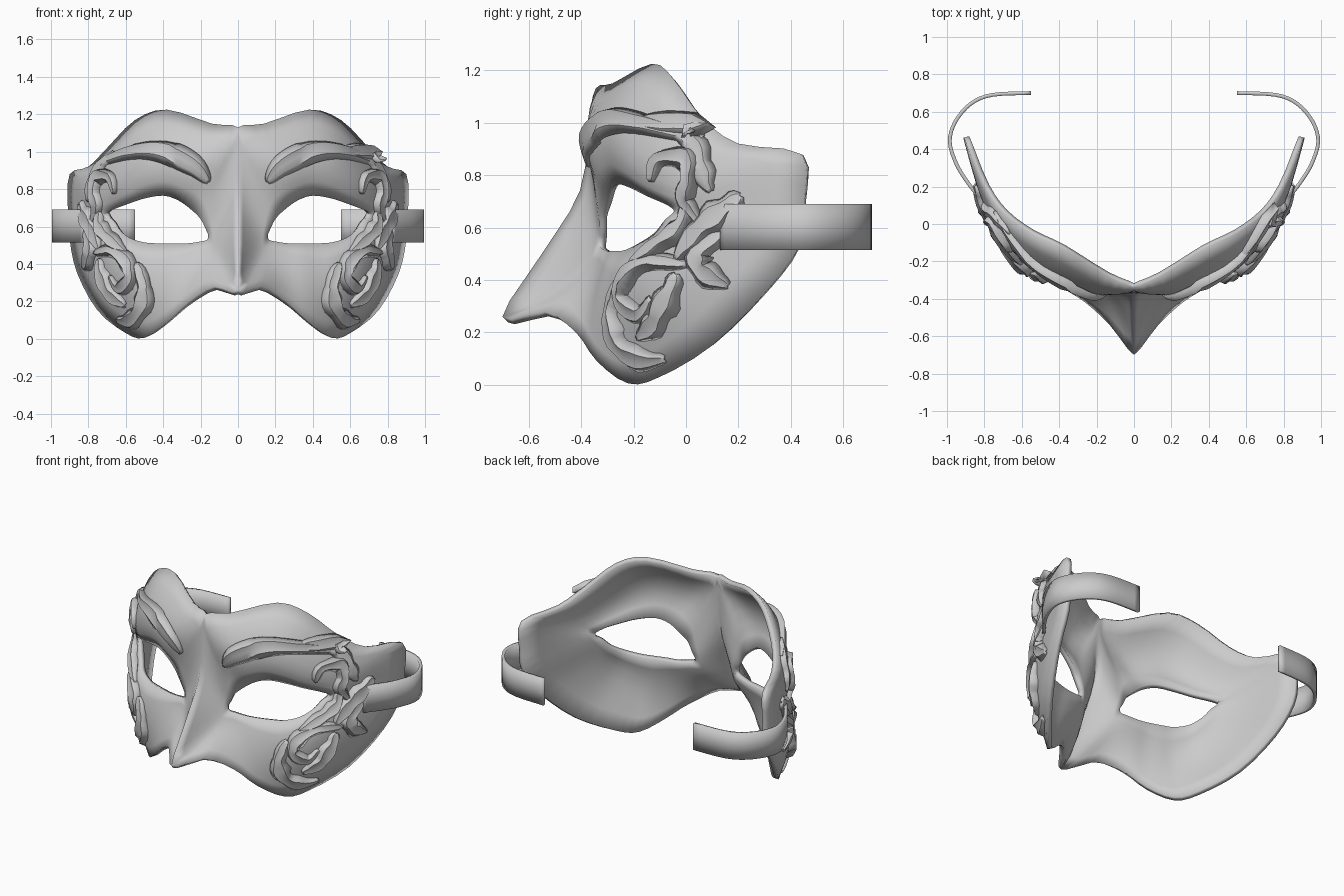
import bpy, math
from mathutils import Vector
from mathutils.bvhtree import BVHTree

cube = bpy.data.objects.get("Cube")
if cube:
    bpy.data.objects.remove(cube)

grey = bpy.data.materials.new("plain grey")
grey.use_nodes = True
grey.diffuse_color = (0.6, 0.6, 0.6, 1)
grey.node_tree.nodes["Principled BSDF"].inputs["Base Color"].default_value = (0.6, 0.6, 0.6, 1)


def spline(points, steps, closed=False):
    """Smooth curve through the points."""
    n = len(points)
    pick = (lambda i: points[i % n]) if closed else (lambda i: points[max(0, min(n - 1, i))])
    out = []
    for i in range(n if closed else n - 1):
        a, b, c, d = (Vector(pick(i + k)) for k in (-1, 0, 1, 2))
        for s in range(steps):
            t = s / steps
            out.append(0.5 * (2 * b + (c - a) * t + (2 * a - 5 * b + 4 * c - d) * t * t
                              + (3 * b - a - 3 * c + d) * t ** 3))
    if not closed:
        out.append(Vector(points[-1]))
    return out


def grid_faces(rows, cols, wrap=False):
    return [(r * cols + i, r * cols + (i + 1) % cols, (r + 1) * cols + (i + 1) % cols, (r + 1) * cols + i)
            for r in range(rows - 1) for i in range(cols if wrap else cols - 1)]


def make(name, verts, faces, thickness=0, mirrored=True, angle=40):
    mesh = bpy.data.meshes.new(name)
    mesh.from_pydata([tuple(v) for v in verts], [], faces)
    mesh.materials.append(grey)
    ob = bpy.data.objects.new(name, mesh)
    bpy.context.collection.objects.link(ob)
    bpy.ops.object.select_all(action='DESELECT')
    ob.select_set(True)
    bpy.context.view_layer.objects.active = ob
    bpy.ops.object.shade_smooth_by_angle(angle=math.radians(angle))
    if mirrored:
        ob.modifiers.new("Mirror", 'MIRROR')
    if thickness:
        solid = ob.modifiers.new("Solidify", 'SOLIDIFY')
        solid.thickness = thickness
        solid.offset = -1
    return ob


# Mask half: a sheet spanning from the eye opening to the outer rim
rim = [(0, -.405, .74), (0, -.37, 1.0), (0, -.345, 1.13), (.14, -.28, 1.15), (.38, -.13, 1.225),
       (.55, -.05, 1.17), (.7, .06, 1.02), (.8, .2, .92), (.9, .44, .88), (.91, .45, .7),
       (.9, .43, .53), (.86, .3, .35), (.75, .1, .15), (.6, -.1, .03), (.5, -.22, .005),
       (.38, -.34, .09), (.26, -.42, .2), (.13, -.54, .28), (0, -.7, .26), (0, -.55, .5)]
eye = [(.17, -.33, .58), (.2, -.33, .64), (.25, -.31, .69), (.32, -.29, .74), (.4, -.26, .765),
       (.5, -.21, .75), (.59, -.15, .72), (.67, -.08, .69), (.71, -.05, .67), (.7, -.05, .655),
       (.67, -.08, .63), (.63, -.12, .58), (.58, -.18, .54), (.5, -.23, .515), (.42, -.26, .51),
       (.34, -.285, .51), (.27, -.3, .51), (.2, -.32, .52), (.165, -.33, .53), (.16, -.33, .555)]
bulge = [.01, -.01, -.05, -.09, -.11, -.11, -.1, -.09, -.09, -.08,
         -.1, -.12, -.12, -.09, -.06, -.03, 0, .04, .06, .04]
outer, inner = spline(rim, 3, True), spline(eye, 3, True)
swell = spline([(b, 0, 0) for b in bulge], 3, True)
RINGS = 7
sheet = []
for r in range(RINGS):
    s = r / (RINGS - 1)
    for o, e, b in zip(outer, inner, swell):
        p = e.lerp(o, s)
        p.y += b.x * 4 * s * (1 - s)
        p.x = max(p.x, 0)
        sheet.append(p)
faces = grid_faces(RINGS, len(outer), True)
make("mask_shell", sheet, faces, 0.03)
surface = BVHTree.FromPolygons(sheet, faces)


# Ornament leaves and scrolls laid on the mask surface
def leaf(name, path, width, height=.035, lobes=3, curl=0, mirrored=True):
    line = []
    for p in spline([(x, 0, z) for x, z in path], 5):
        hit = surface.ray_cast(Vector((p.x, -2, p.z)), Vector((0, 1, 0)))
        if hit[0] is None:
            hit = surface.find_nearest(Vector((p.x, 0, p.z)))
        line.append((hit[0], hit[1]))
    verts, n = [], len(line)
    for i, (p, normal) in enumerate(line):
        t = i / (n - 1)
        along = line[min(i + 1, n - 1)][0] - line[max(i - 1, 0)][0]
        side = normal.cross(along).normalized()
        w = width * (.12 + math.sin(math.pi * t) ** .7) * (1 + .2 * math.sin(lobes * math.tau * t))
        lift = normal * curl * t ** 4
        for u, h in ((-1, -.3), (-.55, .7), (0, .6), (.55, 1), (1, -.3)):
            verts.append(p + side * u * w + lift + normal * height * h * (.2 + .8 * math.sin(math.pi * t)))
    return make(name, verts, grid_faces(n, 5), 0.01, mirrored, 50)


leaf("brow_leaf", [(.16, .84), (.24, .93), (.4, 1.0), (.56, 1.0), (.74, .94)], .05, .03, 1)
leaf("brow_tip", [(.56, 1.0), (.7, .99), (.8, .96)], .04, .03, 1, .07, False)
leaf("temple_leaf", [(.66, .99), (.73, .92), (.78, .82), (.8, .74)], .04, .02)
leaf("temple_scroll", [(.66, .78), (.68, .86), (.74, .86), (.76, .78), (.75, .7), (.78, .6)], .035)
leaf("side_leaf", [(.84, .72), (.81, .66), (.77, .58), (.74, .48)], .05)
leaf("side_leaf_low", [(.81, .58), (.78, .5), (.79, .43), (.82, .38)], .045)
leaf("eye_corner_leaf", [(.74, .68), (.73, .6), (.68, .53), (.6, .46)], .035)
leaf("cheek_scroll", [(.76, .46), (.68, .47), (.6, .42), (.57, .33), (.63, .27), (.68, .33)], .035)
leaf("cheek_leaf", [(.74, .42), (.72, .34), (.67, .24), (.6, .18)], .045)
leaf("chin_leaf", [(.54, .4), (.5, .28), (.51, .17), (.57, .1), (.64, .1)], .045)

# Side straps: an upright band swept along a curve
path = spline([(.83, .13, 0), (.9, .22, 0), (.96, .32, 0), (.995, .44, 0), (.965, .55, 0),
               (.88, .65, 0), (.76, .7, 0), (.55, .71, 0)], 4)
strap = [(p.x, p.y, z) for z in (.515, .6, .69) for p in path]
make("strap", strap, grid_faces(3, len(path)), 0.02)
